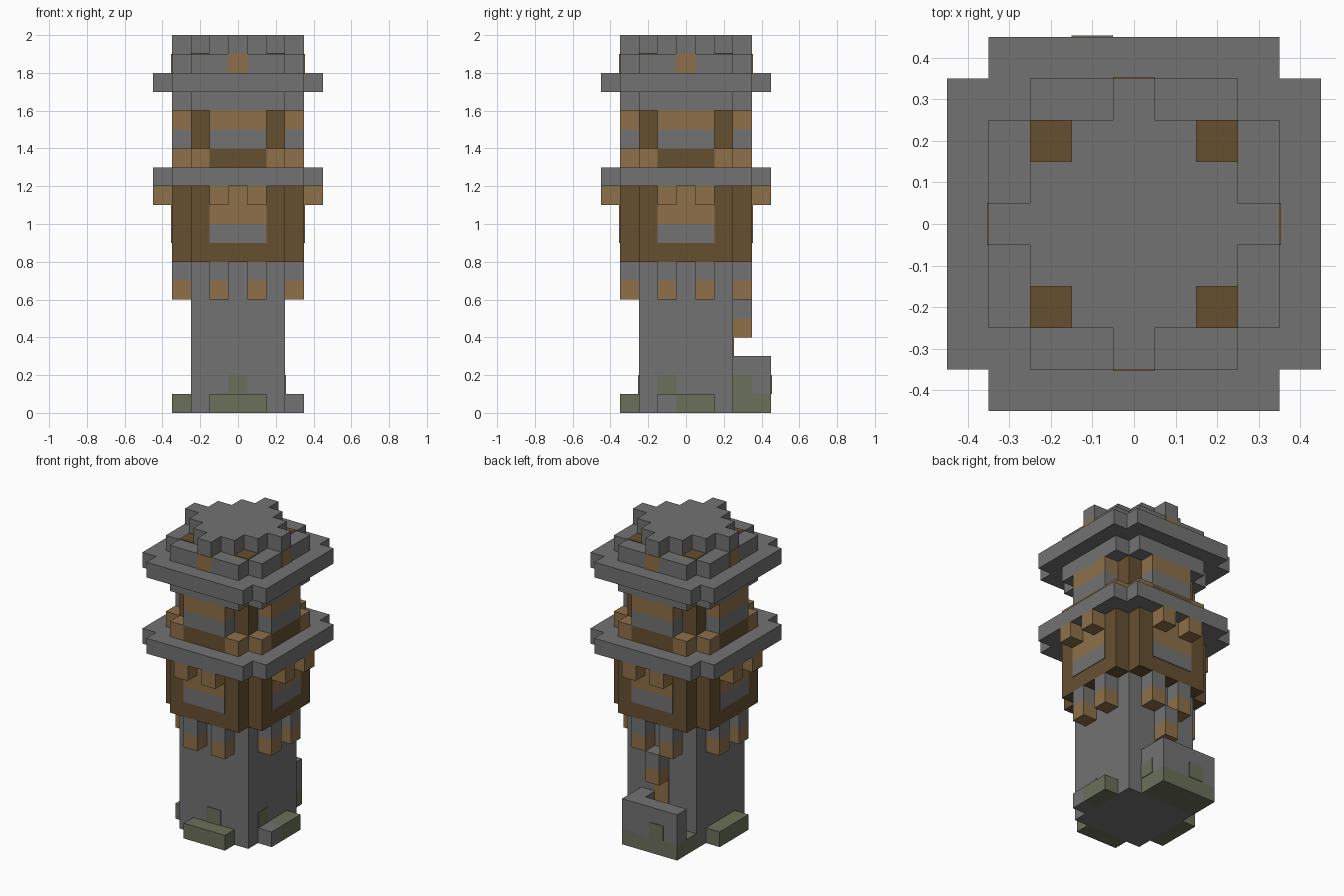
import bpy, bmesh
from mathutils import Matrix, Vector
from math import radians

cube = bpy.data.objects.get("Cube")
if cube:
    bpy.data.objects.remove(cube, do_unlink=True)


def material(name, r, g, b):
    m = bpy.data.materials.new(name)
    m.use_nodes = True
    m.diffuse_color = (r, g, b, 1)
    m.node_tree.nodes["Principled BSDF"].inputs["Base Color"].default_value = (r, g, b, 1)
    return m


stone = material("grey_stone", .17, .17, .17)
plank = material("light_wood", .27, .163, .066)
beam = material("dark_wood", .133, .08, .03)
moss = material("mossy_stone", .145, .16, .1)


def finish(name, bm, mat):
    bmesh.ops.recalc_face_normals(bm, faces=bm.faces)
    mesh = bpy.data.meshes.new(name)
    bm.to_mesh(mesh)
    bm.free()
    mesh.materials.append(mat)
    obj = bpy.data.objects.new(name, mesh)
    bpy.context.collection.objects.link(obj)


def boxes(name, mat, spans, turns=1):
    """Boxes given as (x0, x1, y0, y1, z0, z1), repeated by quarter turns."""
    bm = bmesh.new()
    for x0, x1, y0, y1, z0, z1 in spans:
        size = Vector((x1 - x0, y1 - y0, z1 - z0))
        mid = Vector((x0 + x1, y0 + y1, z0 + z1)) / 2
        for k in range(turns):
            spin = Matrix.Rotation(radians(90 * k), 4, 'Z')
            place = Matrix.Translation(mid) @ Matrix.Diagonal(size.to_4d())
            bmesh.ops.create_cube(bm, size=1, matrix=spin @ place)
    finish(name, bm, mat)


def stepped_slab(name, mat, quarter, z0, z1):
    """Extrude an outline whose quarter is repeated around the axis."""
    bm = bmesh.new()
    verts = []
    for k in range(4):
        spin = Matrix.Rotation(radians(90 * k), 4, 'Z')
        verts += [bm.verts.new(spin @ Vector((x, y, z0))) for x, y in quarter]
    face = bm.faces.new(verts)
    top = bmesh.ops.extrude_face_region(bm, geom=[face])["geom"]
    bmesh.ops.translate(bm, vec=(0, 0, z1 - z0),
                        verts=[v for v in top if isinstance(v, bmesh.types.BMVert)])
    finish(name, bm, mat)


def notched(h):
    i = h - .1
    return [(h, -i), (h, i), (i, i)]


T = .004  # thickness of painted plates

# Shaft and footing
boxes("shaft", stone, [(-.25, .25, -.25, .25, 0, .8)])
boxes("mossy_footings", moss, [(-.15, .15, -.35, -.25, 0, .1),
                               (-.35, -.25, -.15, .15, 0, .1),
                               (.25, .35, -.05, .15, 0, .1)])
boxes("stone_footing", stone, [(.25, .35, -.15, -.05, 0, .1)])
boxes("shaft_moss", moss, [(-.05, .05, -.25 - T, -.25, .1, .2),
                           (.25, .25 + T, -.15, -.05, .1, .2)])

# Back entrance with its low screen wall
boxes("entrance_base", moss, [(-.25, .15, .25, .45, 0, .1)])
boxes("entrance_wall", stone, [(-.25, .15, .35, .45, .1, .3),
                               (.05, .15, .25, .35, .1, .3)])
boxes("entrance_moss", moss, [(.15, .15 + T, .25, .35, .1, .2),
                              (-.15, -.05, .45, .45 + T, .1, .2)])
boxes("door", plank, [(-.05, .05, .25, .25 + T, .1, .4)])
boxes("door_hood_stone", stone, [(-.05, .05, .25, .35, .5, .6)])
boxes("door_hood_wood", plank, [(-.05, .05, .25, .35, .4, .5)])

# Corbels under the lower room
pairs = ((-.15, -.05), (.05, .15))
boxes("corbel_stone", stone, [(a, b, -.35, -.25, .7, .8) for a, b in pairs], 4)
boxes("corbel_wood", plank, [(a, b, -.35, -.25, .6, .7) for a, b in pairs], 4)

# Lower room
stepped_slab("lower_room", beam, notched(.35), .8, 1.2)
boxes("lower_window", stone, [(-.15, .15, -.35 - T, -.35, .9, 1)], 4)
boxes("lower_panel", plank, [(-.15, .15, -.35 - T, -.35, 1, 1.2)], 4)
boxes("eave_brackets", plank, [(a, b, -.45, -.35, 1.1, 1.2) for a, b in pairs], 4)
stepped_slab("lower_eave", stone, notched(.45), 1.2, 1.3)

# Upper room: corner posts with a bay on each side
boxes("upper_posts", beam, [(-.25, .25, -.25, .25, 1.3, 1.6)])
boxes("bay_sill", beam, [(-.15, .15, -.35, -.25, 1.3, 1.4)], 4)
boxes("post_feet", plank, [(a, a + .1, -.35, -.25, 1.3, 1.4) for a in (-.25, .15)], 4)
boxes("bay_window", stone, [(-.15, .15, -.35, -.25, 1.4, 1.5)], 4)
boxes("bay_lintel", plank, [(-.15, .15, -.35, -.25, 1.5, 1.6)], 4)

# Roof
stepped_slab("roof_collar", stone, notched(.35), 1.6, 1.7)
stepped_slab("roof_eave", stone, notched(.45), 1.7, 1.8)
stepped_slab("roof_step", stone, notched(.35), 1.8, 1.9)
boxes("roof_vents", plank, [(-.05, .05, -.35 - T, -.35, 1.8, 1.9)], 4)
boxes("post_tops", beam, [(.15, .25, .15, .25, 1.9, 1.9 + T)], 4)
stepped_slab("roof_crown", stone, [(.35, -.05), (.35, .05), (.25, .05), (.25, .15),
                                   (.15, .15), (.15, .25), (.05, .25)], 1.9, 2)
